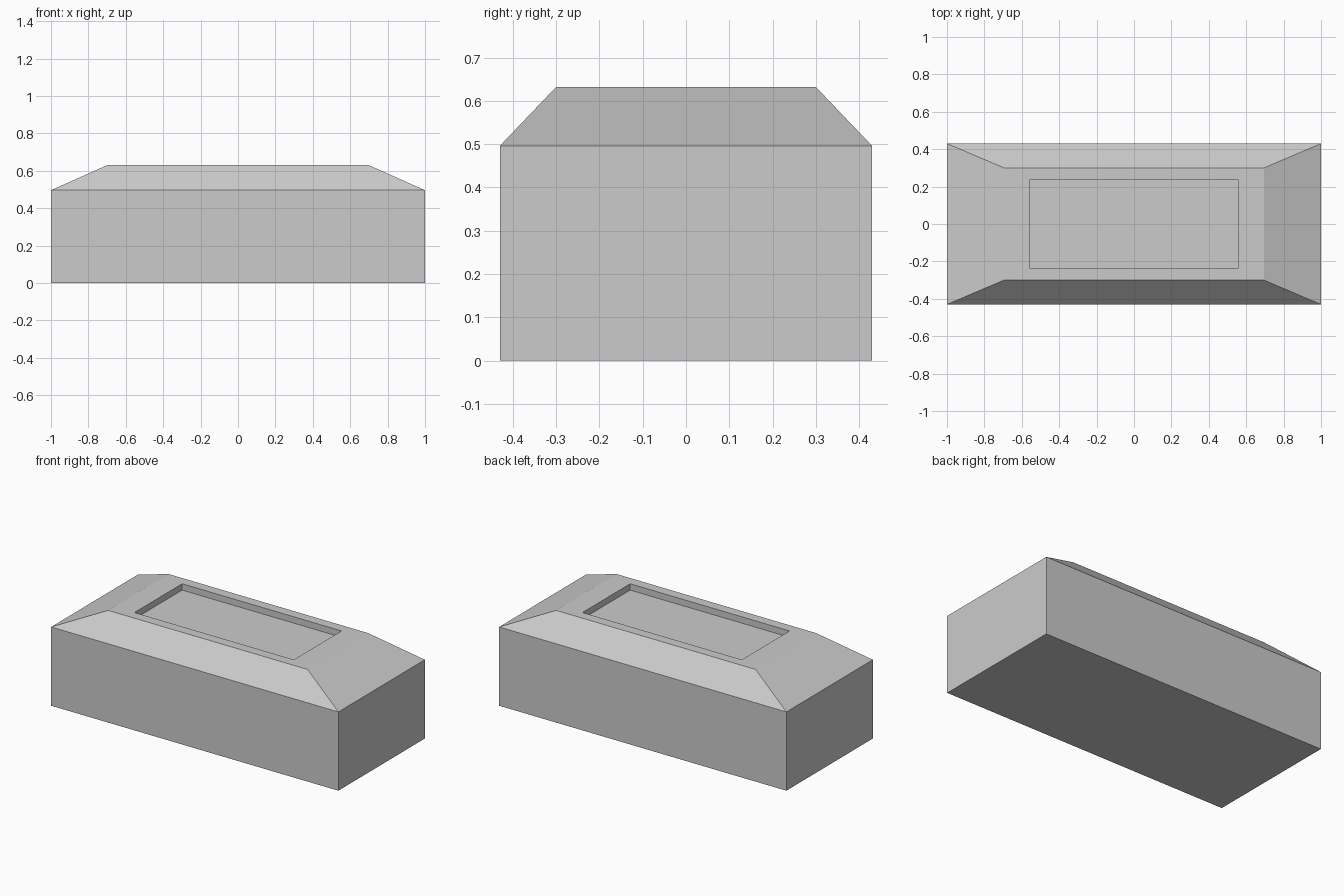
import bpy, bmesh

if "Cube" in bpy.data.objects:
    bpy.data.objects.remove(bpy.data.objects["Cube"])


def ring(bm, hx, hy, z):
    return [bm.verts.new((sx * hx, sy * hy, z))
            for sx, sy in ((-1, -1), (1, -1), (1, 1), (-1, 1))]


def stacked_solid(name, sections):
    """Closed solid through rectangular sections (half x, half y, z)."""
    bm = bmesh.new()
    rings = [ring(bm, *s) for s in sections]
    bm.faces.new(rings[0][::-1])
    for a, b in zip(rings, rings[1:]):
        for i in range(4):
            j = (i + 1) % 4
            bm.faces.new((a[i], a[j], b[j], b[i]))
    bm.faces.new(rings[-1])
    bmesh.ops.recalc_face_normals(bm, faces=bm.faces[:])
    mesh = bpy.data.meshes.new(name)
    bm.to_mesh(mesh)
    bm.free()
    obj = bpy.data.objects.new(name, mesh)
    bpy.context.collection.objects.link(obj)
    return obj


# Block with sloped shoulders and a shallow rectangular recess in the top
stacked_solid("recessed_block", [
    (1.0, 0.43, 0.0),       # base
    (1.0, 0.43, 0.496),     # top of upright walls
    (0.695, 0.30, 0.632),   # top of sloped shoulders
    (0.555, 0.237, 0.632),  # recess rim
    (0.555, 0.237, 0.592),  # recess floor
])
